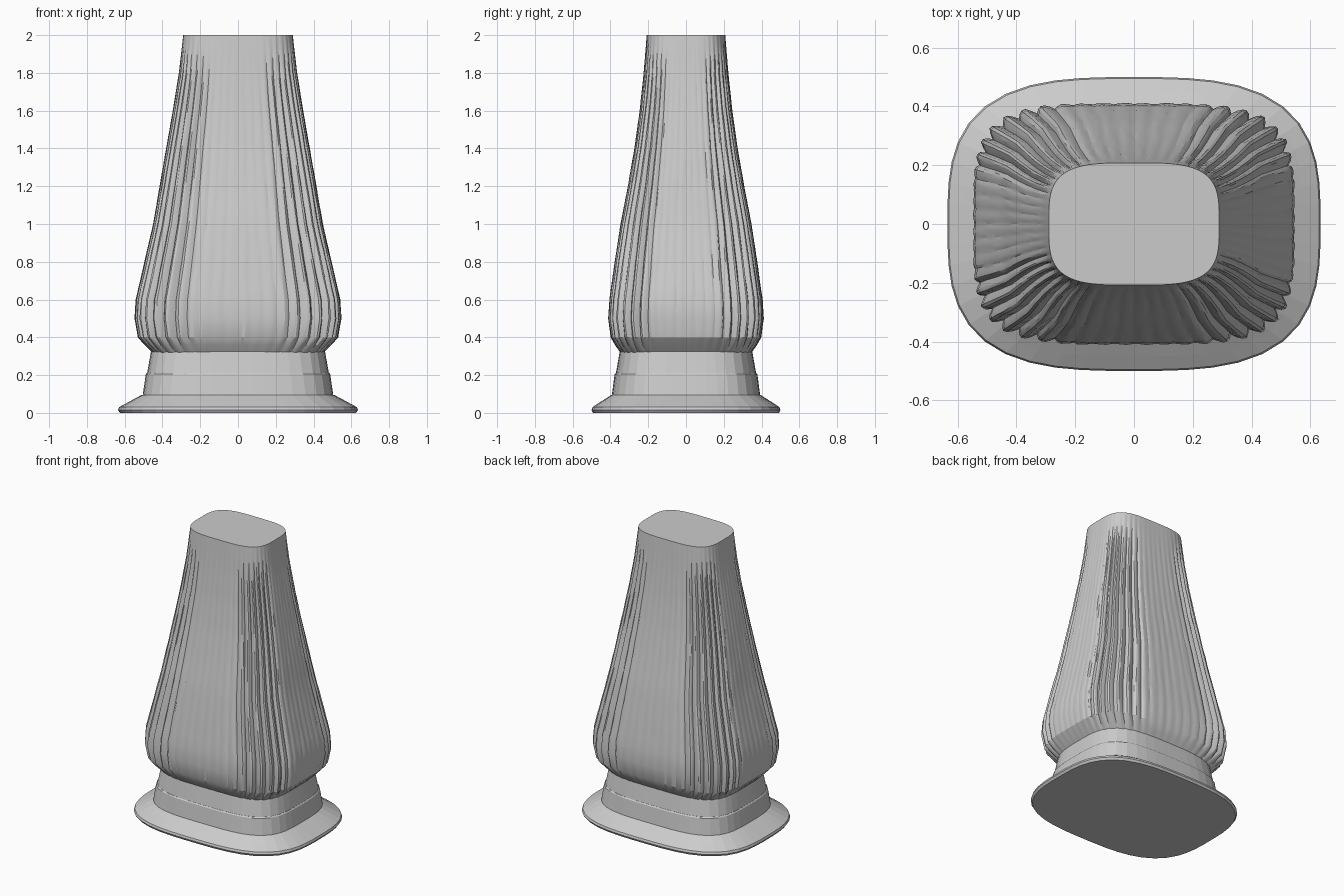
import bpy, bmesh, math, random

if "Cube" in bpy.data.objects:
    bpy.data.objects.remove(bpy.data.objects["Cube"])

random.seed(4)
stone = bpy.data.materials.new("light grey")
stone.diffuse_color = (0.6, 0.6, 0.6, 1)
stone.use_nodes = True
stone.node_tree.nodes["Principled BSDF"].inputs["Base Color"].default_value = stone.diffuse_color


def outline(n, power, flutes=0):
    """Unit rounded-rectangle points evenly spaced by length, with a flute depth factor."""
    dense = []
    for i in range(4000):
        t = 2 * math.pi * i / 4000
        c, s = math.cos(t), math.sin(t)
        r = (abs(c) ** power + abs(s) ** power) ** (-1 / power)
        dense.append((c * r, s * r))
    lengths = [0]
    for i in range(4000):
        a, b = dense[i], dense[(i + 1) % 4000]
        lengths.append(lengths[-1] + math.dist(a, b))
    pts, k = [], 0
    for i in range(n):
        while lengths[k + 1] < lengths[-1] * i / n:
            k += 1
        x, y = dense[k]
        # flutes are deep on the corners and fade out on the flat sides
        w = min(1, max(0, (min(abs(x), abs(y)) - 0.35) / 0.3))
        groove = 1 - abs(math.sin(math.pi * flutes * i / n)) if flutes else 0
        pts.append((x, y, (0.12 + 0.88 * w) * groove))
    return pts


def loft(name, rings, n, flutes=0, depth=0, smooth=False):
    """Skin rings of (z, half width, half depth, power) and cap both ends."""
    bm = bmesh.new()
    loops = []
    for z, a, b, power in rings:
        fade = min(1, max(0.15, (z - 0.32) / 0.1)) * min(1, max(0.0, (2 - z) / 0.3))
        fade *= a / 0.54
        loop = []
        for x, y, g in outline(n, power, flutes):
            d = depth * fade * (g + random.uniform(-0.06, 0.06)) if depth else 0
            loop.append(bm.verts.new((x * (a - d), y * (b - d), z)))
        loops.append(loop)
    for lo, hi in zip(loops, loops[1:]):
        for i in range(n):
            j = (i + 1) % n
            bm.faces.new((lo[i], lo[j], hi[j], hi[i]))
    bm.faces.new(loops[0][::-1])
    bm.faces.new(loops[-1])
    me = bpy.data.meshes.new(name)
    bm.to_mesh(me)
    bm.free()
    me.materials.append(stone)
    ob = bpy.data.objects.new(name, me)
    bpy.context.collection.objects.link(ob)
    if smooth:
        bpy.context.view_layer.objects.active = ob
        ob.select_set(True)
        bpy.ops.object.shade_smooth_by_angle(angle=math.radians(22))
        ob.select_set(False)
    return ob


# flared foot plate
loft("foot", [(0, 0.625, 0.492, 3.1), (0.015, 0.635, 0.5, 3.1), (0.03, 0.63, 0.495, 3.1),
              (0.06, 0.575, 0.45, 3.2), (0.095, 0.51, 0.395, 3.5)], 48)

# stepped neck between foot and shaft
loft("lower_neck", [(0.09, 0.505, 0.393, 3.6), (0.205, 0.488, 0.378, 3.6),
                    (0.212, 0.482, 0.372, 3.6)], 48)
loft("upper_neck", [(0.205, 0.482, 0.372, 3.6), (0.33, 0.46, 0.35, 3.6)], 48)

# fluted tapering shaft
keys = [(0.32, 0.455, 0.348, 3.8), (0.36, 0.495, 0.376, 4.0), (0.4, 0.53, 0.398, 4.2),
        (0.5, 0.547, 0.411, 4.3), (0.6, 0.541, 0.405, 4.3), (0.8, 0.495, 0.377, 4.2),
        (1.0, 0.449, 0.346, 4.1), (1.2, 0.415, 0.308, 4.0), (1.4, 0.38, 0.273, 3.9),
        (1.6, 0.345, 0.245, 3.8), (1.8, 0.313, 0.224, 3.7), (2.0, 0.29, 0.208, 3.6)]
rings = []
for p, q in zip(keys, keys[1:]):
    steps = max(1, round((q[0] - p[0]) / 0.07))
    for s in range(steps):
        rings.append(tuple(u + (v - u) * s / steps for u, v in zip(p, q)))
rings.append(keys[-1])
loft("shaft", rings, 280, flutes=56, depth=0.024, smooth=True)
